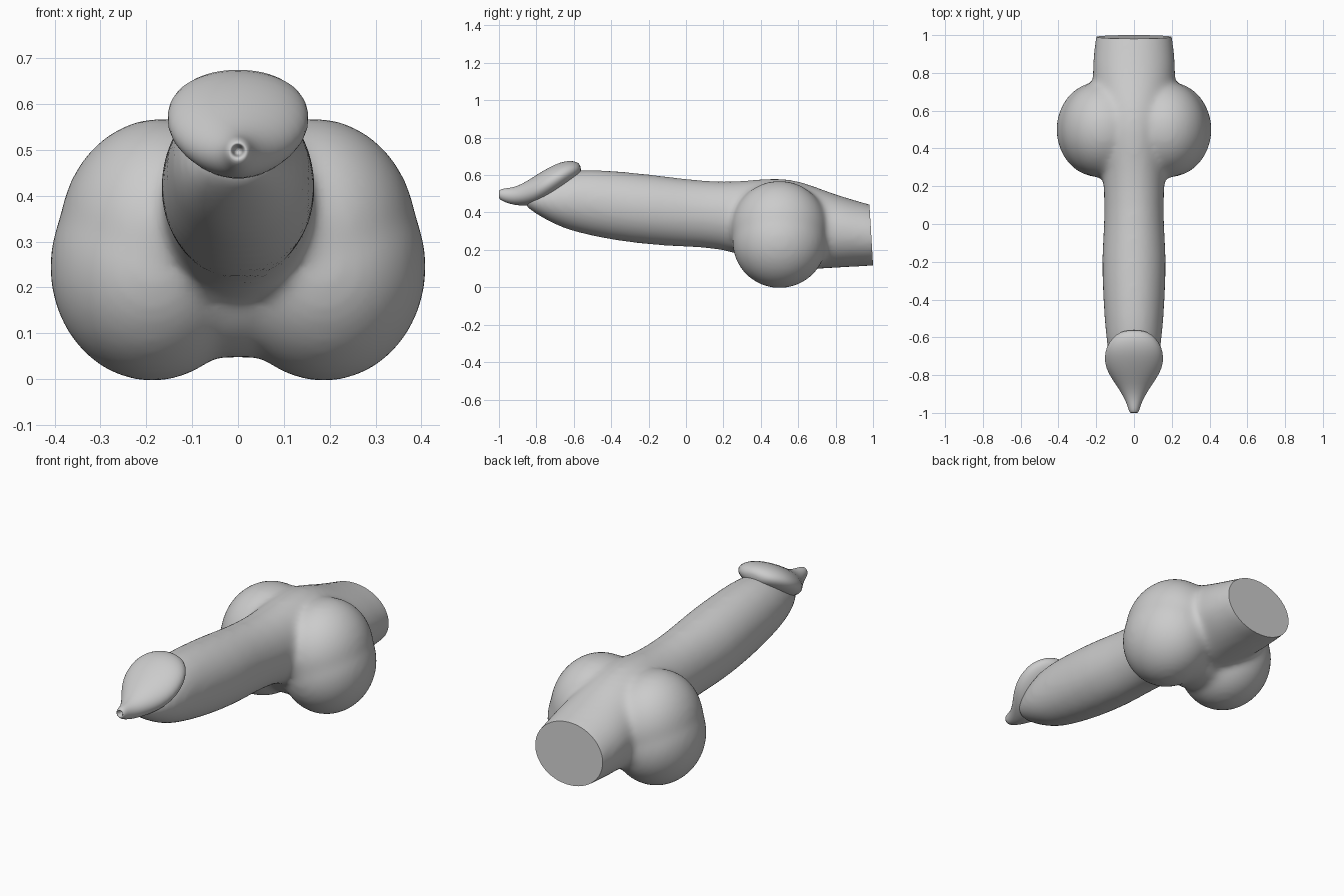
import bpy, bmesh, math
from mathutils import Vector

if "Cube" in bpy.data.objects:
    bpy.data.objects.remove(bpy.data.objects["Cube"])


def loft(name, sections, n=28):
    """Tube along y; each section is (y, top z, bottom z, half width)."""
    bm = bmesh.new()
    rings = []
    for y, top, bot, hw in sections:
        ring = []
        for i in range(n):
            a = 2 * math.pi * i / n
            ring.append(bm.verts.new((hw * math.cos(a), y,
                        (top + bot) / 2 + (top - bot) / 2 * math.sin(a))))
        rings.append(ring)
    for a, b in zip(rings, rings[1:]):
        for i in range(n):
            j = (i + 1) % n
            bm.faces.new((a[i], a[j], b[j], b[i]))
    bm.faces.new(rings[0])
    bm.faces.new(rings[-1])
    bmesh.ops.recalc_face_normals(bm, faces=bm.faces[:])
    me = bpy.data.meshes.new(name)
    bm.to_mesh(me)
    bm.free()
    ob = bpy.data.objects.new(name, me)
    bpy.context.collection.objects.link(ob)
    return ob


def ellipsoid(loc, scale):
    bpy.ops.mesh.primitive_uv_sphere_add(segments=40, ring_count=24, location=loc)
    ob = bpy.context.object
    ob.scale = scale
    return ob


def activate(ob):
    bpy.ops.object.select_all(action='DESELECT')
    ob.select_set(True)
    bpy.context.view_layer.objects.active = ob


# Shaft and rear stub as one tube
body = loft("body", [
    (1.10, .42, .11, .195), (.98, .443, .115, .205), (.85, .483, .105, .222),
    (.75, .515, .10, .22), (.63, .565, .09, .20), (.50, .59, .10, .19),
    (.35, .575, .15, .175), (.20, .563, .205, .16), (.0, .58, .215, .157),
    (-.17, .603, .223, .174), (-.40, .627, .25, .165), (-.60, .635, .295, .15),
    (-.68, .60, .325, .138), (-.76, .56, .365, .115), (-.83, .52, .41, .08),
    (-.87, .50, .44, .045)])
activate(body)
m = body.modifiers.new("sub", 'SUBSURF')
m.levels = 1
bpy.ops.object.modifier_apply(modifier="sub")

# Paired lobes with a filler between them
lobes = [ellipsoid((0, .5, .25), (.2, .21, .205))]
for s in (-1, 1):
    lobes.append(ellipsoid((s * .187, .5, .245), (.224, .253, .25)))
    lobes.append(ellipsoid((s * .165, .5, .315), (.226, .257, .255)))
bpy.ops.object.select_all(action='DESELECT')
for o in lobes + [body]:
    o.select_set(True)
bpy.context.view_layer.objects.active = body
bpy.ops.object.join()

# Blend everything into one skin
m = body.modifiers.new("remesh", 'REMESH')
m.mode = 'VOXEL'
m.voxel_size = .014
s = body.modifiers.new("smooth", 'SMOOTH')
s.factor = .5
s.iterations = 25
for name in ("remesh", "smooth"):
    bpy.ops.object.modifier_apply(modifier=name)

# Slightly tilted flat cut at the back
bm = bmesh.new()
bm.from_mesh(body.data)
cut = bmesh.ops.bisect_plane(bm, geom=bm.verts[:] + bm.edges[:] + bm.faces[:],
                             plane_co=Vector((0, 1.0, .12)),
                             plane_no=Vector((0, 1, .06)).normalized(),
                             clear_outer=True)
edges = [e for e in cut['geom_cut'] if isinstance(e, bmesh.types.BMEdge)]
bmesh.ops.contextual_create(bm, geom=edges)
bmesh.ops.recalc_face_normals(bm, faces=bm.faces[:])
bm.to_mesh(body.data)
bm.free()
activate(body)
bpy.ops.object.shade_smooth_by_angle(angle=math.radians(45))

# Head cap with flared rim and small opening at the tip
head = loft("head_cap", [
    (-.562, .645, .615, .03), (-.572, .664, .595, .075), (-.60, .677, .568, .113),
    (-.65, .675, .528, .147), (-.70, .658, .492, .157), (-.76, .626, .458, .152),
    (-.82, .588, .438, .118), (-.87, .556, .436, .082), (-.92, .535, .440, .053),
    (-.96, .530, .452, .035), (-.985, .526, .463, .029), (-1.0, .518, .474, .021),
    (-1.0, .512, .484, .014), (-.985, .509, .487, .011), (-.96, .506, .490, .008)])
m = head.modifiers.new("sub", 'SUBSURF')
m.levels = m.render_levels = 1
activate(head)
bpy.ops.object.shade_smooth()
